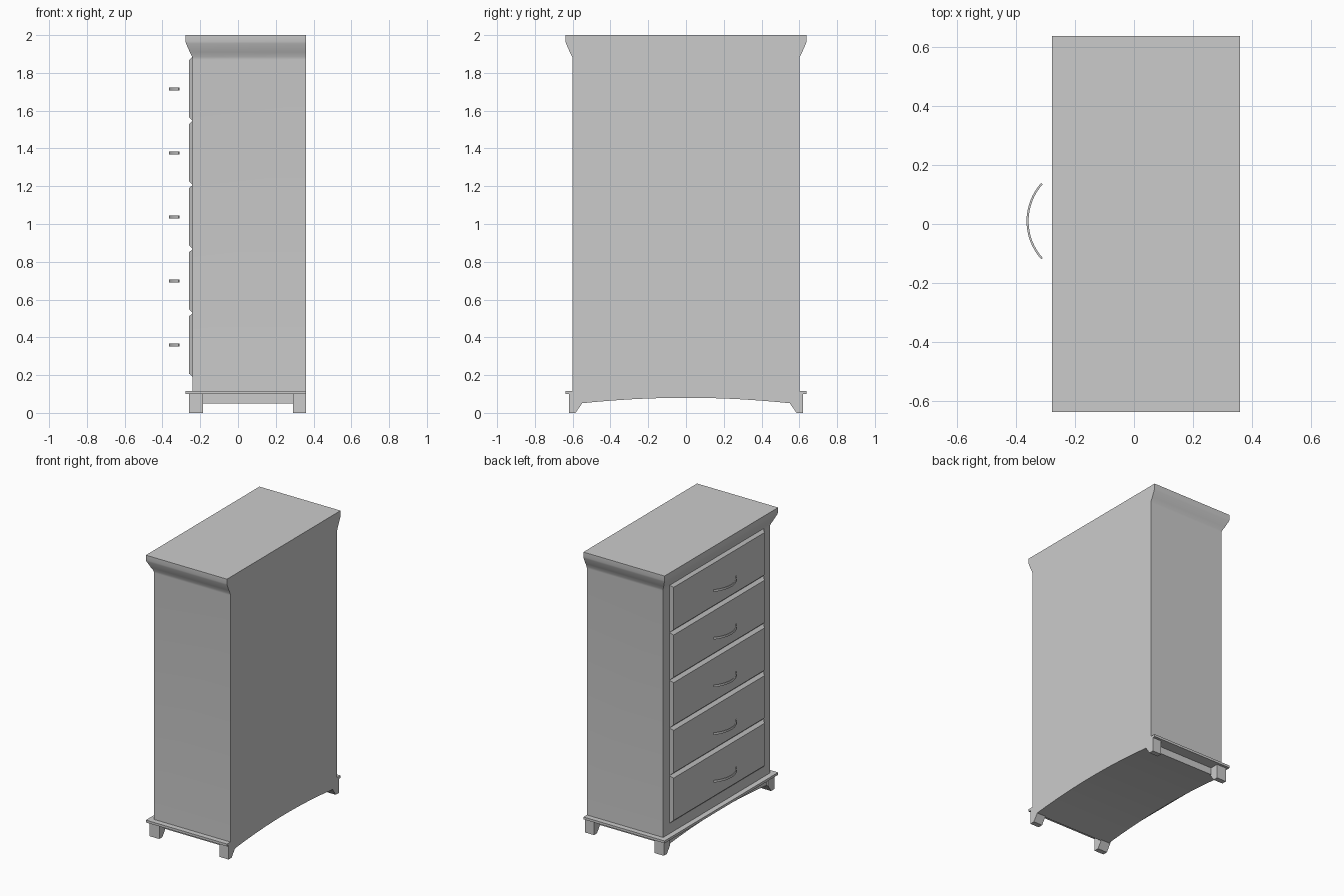
import bpy, bmesh, math

cube = bpy.data.objects.get("Cube")
if cube:
    bpy.data.objects.remove(cube, do_unlink=True)

grey = bpy.data.materials.new("plain grey")
grey.use_nodes = True
GREY = (0.6, 0.6, 0.6, 1)
grey.diffuse_color = GREY
grey.node_tree.nodes["Principled BSDF"].inputs["Base Color"].default_value = GREY

BACK, FACE, HALF = 0.36, -0.24, 0.60      # back plane, front plane, half width
DRAWERS, LOW, PITCH = 5, 0.19, 0.339


def finish(name, bm, smooth=False):
    bmesh.ops.recalc_face_normals(bm, faces=bm.faces)
    mesh = bpy.data.meshes.new(name)
    bm.to_mesh(mesh)
    bm.free()
    mesh.materials.append(grey)
    obj = bpy.data.objects.new(name, mesh)
    bpy.context.collection.objects.link(obj)
    if smooth:
        bpy.ops.object.select_all(action='DESELECT')
        obj.select_set(True)
        bpy.context.view_layer.objects.active = obj
        bpy.ops.object.shade_smooth_by_angle(angle=math.radians(35))
    return obj


def loft(name, rings, smooth=False):
    """Skin a stack of equal-length point rings and cap both ends."""
    bm = bmesh.new()
    loops = [[bm.verts.new(p) for p in ring] for ring in rings]
    n = len(loops[0])
    for a, b in zip(loops, loops[1:]):
        for i in range(n):
            j = (i + 1) % n
            bm.faces.new((a[i], a[j], b[j], b[i]))
    bm.faces.new(loops[0])
    bm.faces.new(loops[-1])
    return finish(name, bm, smooth)


def case_ring(z, out):
    """Plan outline that grows on the sides and front but stays flush behind."""
    x, y = FACE - out, HALF + out
    return [(x, -y, z), (BACK, -y, z), (BACK, y, z), (x, y, z)]


def extrude_x(name, outline, x0, x1):
    return loft(name, [[(x, y, z) for y, z in outline] for x in (x0, x1)])


def drawer_ring(x, y, z0, z1):
    return [(x, -y, z0), (x, y, z0), (x, y, z1), (x, -y, z1)]


# Case with flared cornice
profile = [(0.10, 0), (1.87, 0), (1.885, 0.002), (1.91, 0.015),
           (1.955, 0.035), (1.967, 0.038), (2.0, 0.038)]
loft("case", [case_ring(z, out) for z, out in profile], smooth=True)

# Plinth moulding
loft("base_trim", [case_ring(z, 0.038) for z in (0.10, 0.117)])

# Arched underside
arch = [(0.56 * t / 8, 0.08 - 0.03 * (t / 8) ** 2) for t in range(-8, 9)]
extrude_x("arched_base", arch + [(0.56, 0.105), (-0.56, 0.105)], -0.25, BACK)

# Tapered feet
foot = [(0.62, 0.102), (0.62, 0), (0.585, 0), (0.55, 0.05), (0.55, 0.102)]
for end, x0, x1 in (("front", -0.26, -0.185), ("back", 0.29, BACK)):
    for side, s in (("left", 1), ("right", -1)):
        extrude_x(f"{end}_{side}_foot", [(s * y, z) for y, z in foot], x0, x1)

# Drawers with bevelled fronts and bowed handles
RADIUS, ARC = 0.194, math.radians(42)
for d in range(DRAWERS):
    z0, z1 = LOW + d * PITCH, LOW + (d + 1) * PITCH
    loft(f"drawer_{d + 1}", [drawer_ring(FACE + 0.005, 0.53, z0, z1),
                             drawer_ring(FACE, 0.53, z0, z1),
                             drawer_ring(-0.26, 0.51, z0 + 0.019, z1 - 0.019)])
    mid = (z0 + z1) / 2
    rings = []
    for k in range(17):
        a = ARC * (k / 8 - 1)
        rings.append([(-0.365 + RADIUS - r * math.cos(a), 0.01 + r * math.sin(a), mid + h)
                      for r, h in ((RADIUS, -0.008), (RADIUS, 0.008),
                                   (RADIUS - 0.007, 0.008), (RADIUS - 0.007, -0.008))])
    loft(f"handle_{d + 1}", rings, smooth=True)
